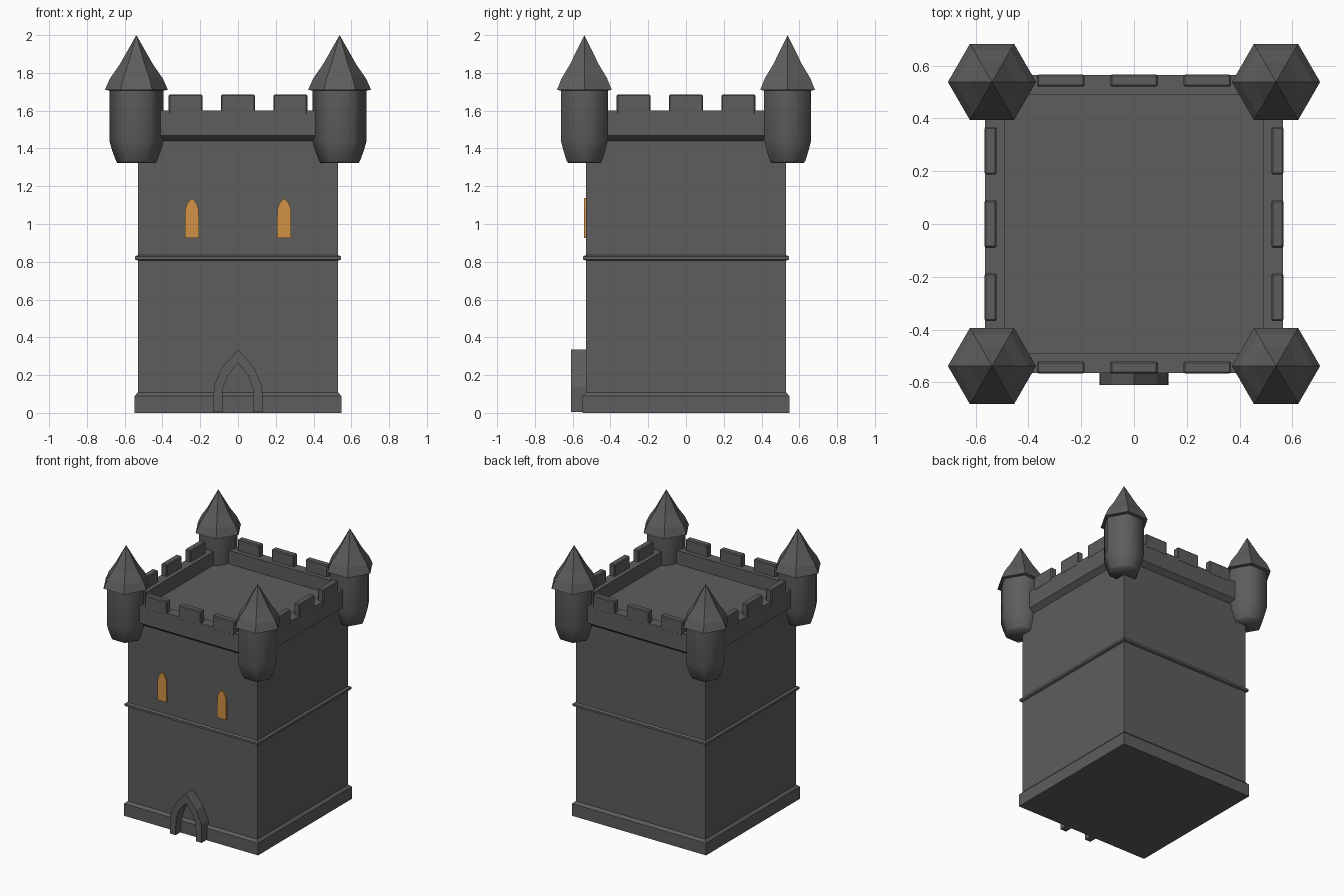
import bpy, bmesh, math

if "Cube" in bpy.data.objects:
    bpy.data.objects.remove(bpy.data.objects["Cube"])


def material(name, rgb):
    m = bpy.data.materials.new(name)
    m.diffuse_color = (*rgb, 1)
    m.use_nodes = True
    m.node_tree.nodes["Principled BSDF"].inputs["Base Color"].default_value = m.diffuse_color
    return m


STONE = material("dark_stone", (0.11, 0.11, 0.11))
GLOW = material("window_amber", (0.64, 0.29, 0.06))


def finish(name, bm, mat, smooth=None):
    bmesh.ops.recalc_face_normals(bm, faces=bm.faces)
    me = bpy.data.meshes.new(name)
    bm.to_mesh(me)
    bm.free()
    me.materials.append(mat)
    ob = bpy.data.objects.new(name, me)
    bpy.context.collection.objects.link(ob)
    if smooth:
        bpy.ops.object.select_all(action='DESELECT')
        bpy.context.view_layer.objects.active = ob
        ob.select_set(True)
        bpy.ops.object.shade_smooth_by_angle(angle=math.radians(smooth))
    return ob


def loft(name, profile, sides=4, centre=(0, 0), smooth=None):
    """Stack of regular rings (radius, z); for squares the radius is the half width."""
    bm = bmesh.new()
    k, turn = (math.sqrt(2), math.pi / 4) if sides == 4 else (1, 0)
    rings = []
    for r, z in profile:
        if r == 0:
            rings.append([bm.verts.new((*centre, z))])
            continue
        rings.append([bm.verts.new((
            centre[0] + k * r * math.cos(turn + 2 * math.pi * i / sides),
            centre[1] + k * r * math.sin(turn + 2 * math.pi * i / sides), z))
            for i in range(sides)])
    for a, b in zip(rings, rings[1:]):
        for i in range(sides):
            j = (i + 1) % sides
            bm.faces.new((a[i], a[j], b[0]) if len(b) == 1 else (a[i], a[j], b[j], b[i]))
    for ring in (rings[0], rings[-1]):
        if len(ring) > 1:
            bm.faces.new(ring)
    return finish(name, bm, STONE, smooth)


def prism(name, polygons, y_front, y_back, mat, x=0):
    """Extrude edge-sharing xz polygons along y."""
    bm = bmesh.new()
    faces = [bm.faces.new([bm.verts.new((x + px, y_front, pz)) for px, pz in poly])
             for poly in polygons]
    bmesh.ops.remove_doubles(bm, verts=bm.verts, dist=1e-5)
    ext = bmesh.ops.extrude_face_region(bm, geom=bm.faces[:], use_keep_orig=True)
    verts = [g for g in ext["geom"] if isinstance(g, bmesh.types.BMVert)]
    bmesh.ops.translate(bm, verts=verts, vec=(0, y_back - y_front, 0))
    return finish(name, bm, mat)


def mirrored(half):
    return [(-x, z) for x, z in half] + [(x, z) for x, z in reversed(half) if x]


# Keep: walls, plinth, string course and flared parapet with sunken roof floor
loft("keep_walls", [(0.53, 0), (0.53, 1.45)])
loft("plinth", [(0.547, 0), (0.547, 0.09), (0.53, 0.108)])
loft("string_course", [(0.53, 0.806), (0.545, 0.812), (0.545, 0.828), (0.53, 0.836)])
loft("parapet", [(0.53, 1.44), (0.565, 1.468), (0.565, 1.6), (0.49, 1.6), (0.49, 1.5)])

# Merlons: three on each side
for side in range(4):
    for n in (-1, 0, 1):
        bm = bmesh.new()
        bmesh.ops.create_cube(bm, size=1)
        bmesh.ops.scale(bm, verts=bm.verts, vec=(0.18, 0.046, 0.105))
        bmesh.ops.translate(bm, verts=bm.verts, vec=(n * 0.277, -0.543, 1.6325))
        ob = finish(f"merlon_{side}_{n + 1}", bm, STONE)
        ob.rotation_euler.z = side * math.pi / 2
        bev = ob.modifiers.new("soft_edges", 'BEVEL')
        bev.width, bev.segments = 0.006, 1

# Corner turrets with hexagonal spires
for sx in (-1, 1):
    for sy in (-1, 1):
        c = (sx * 0.538, sy * 0.538)
        loft("turret", [(0.1, 1.322), (0.108, 1.335), (0.127, 1.385), (0.143, 1.44),
                        (0.143, 1.715)], 6, c, 65)
        loft("turret_spire", [(0.14, 1.706), (0.167, 1.71), (0.14, 1.77),
                              (0.088, 1.845), (0, 2.0)], 6, c)

# Pointed doorway surround
outer = mirrored([(0.13, 0.005), (0.128, 0.14), (0.085, 0.24), (0, 0.335)])
inner = mirrored([(0.083, 0.005), (0.081, 0.125), (0.055, 0.195), (0, 0.265)])
prism("door_arch", [(outer[i], outer[i + 1], inner[i + 1], inner[i])
                    for i in range(len(outer) - 1)], -0.61, -0.528, STONE)

# Lit pointed windows
shape = mirrored([(0.037, 0.925), (0.036, 1.075), (0.026, 1.108), (0, 1.138)])
for x in (-0.244, 0.244):
    prism("window", [shape], -0.539, -0.5295, GLOW, x)
